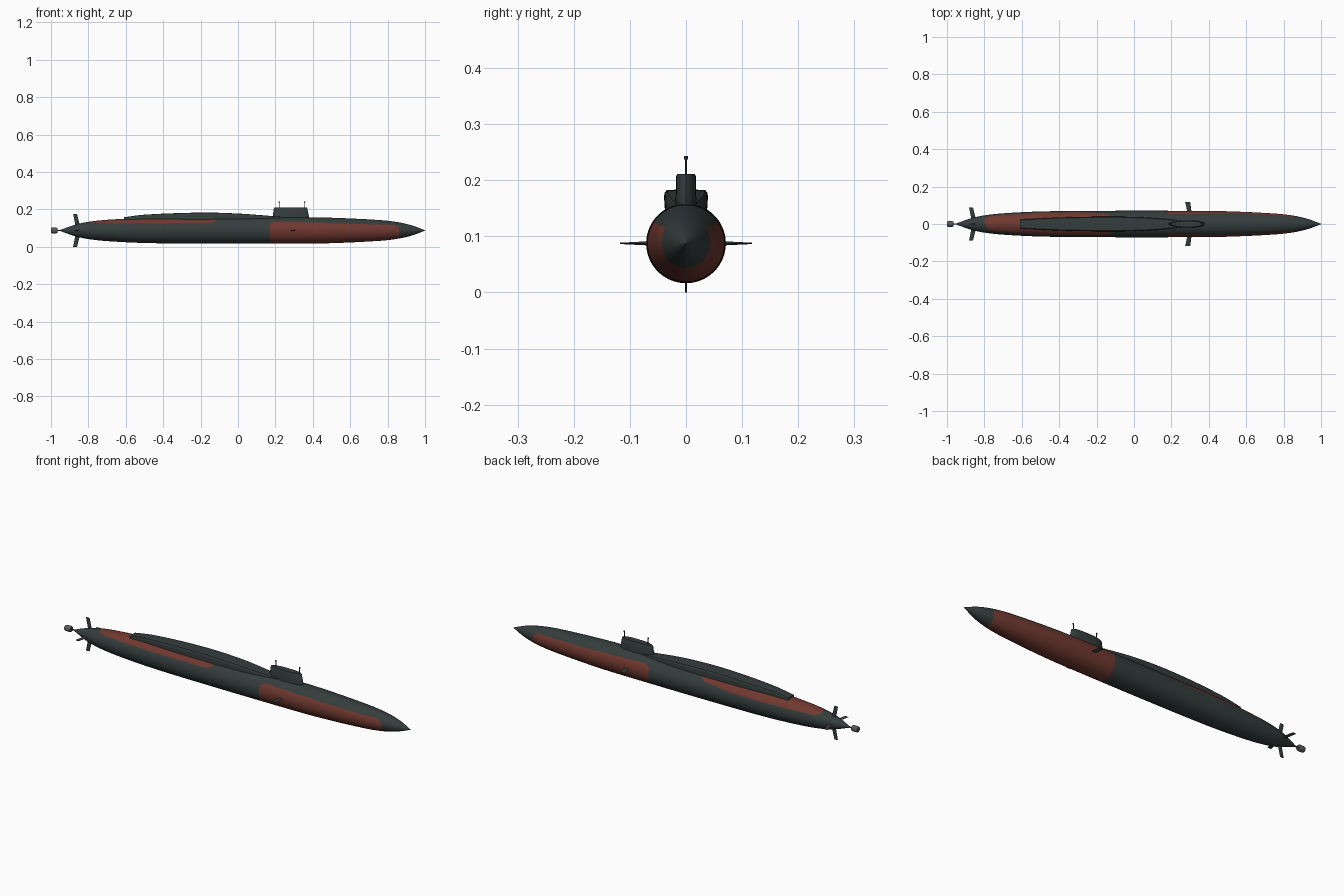
import bpy
import bmesh
import math
from mathutils import Vector

if "Cube" in bpy.data.objects:
    bpy.data.objects.remove(bpy.data.objects["Cube"], do_unlink=True)

AXIS = 0.0875


def material(name, colour):
    m = bpy.data.materials.new(name)
    m.use_nodes = True
    m.diffuse_color = (*colour, 1)
    m.node_tree.nodes["Principled BSDF"].inputs["Base Color"].default_value = (*colour, 1)
    return m


SLATE = material("slate green", (0.035, 0.047, 0.046))
RED = material("rust red", (0.16, 0.04, 0.029))
GREY = material("propulsor grey", (0.10, 0.105, 0.105))


def curve_at(table, x):
    """Smooth interpolation through (x, value) pairs."""
    n = len(table)
    i = max(k for k in range(n - 1) if table[k][0] <= x or k == 0)

    def slope(k):
        a, b = table[max(k - 1, 0)], table[min(k + 1, n - 1)]
        return (b[1] - a[1]) / (b[0] - a[0])
    (x0, v0), (x1, v1) = table[i], table[i + 1]
    h = x1 - x0
    t = min(max((x - x0) / h, 0), 1)
    return ((2 * t**3 - 3 * t**2 + 1) * v0 + (t**3 - 2 * t**2 + t) * h * slope(i)
            + (3 * t**2 - 2 * t**3) * v1 + (t**3 - t**2) * h * slope(i + 1))


def loft(name, rings, mats, rule=None, smooth=True):
    """Skin closed rings of points, cap both ends."""
    bm = bmesh.new()
    loops = [[bm.verts.new(p) for p in ring] for ring in rings]
    n = len(loops[0])
    for a, b in zip(loops, loops[1:]):
        for i in range(n):
            bm.faces.new((a[i], a[(i + 1) % n], b[(i + 1) % n], b[i]))
    bm.faces.new(loops[0])
    bm.faces.new(loops[-1])
    bmesh.ops.recalc_face_normals(bm, faces=bm.faces)
    if rule:
        for f in bm.faces:
            f.material_index = int(rule(f.calc_center_median()))
    mesh = bpy.data.meshes.new(name)
    bm.to_mesh(mesh)
    bm.free()
    for m in mats:
        mesh.materials.append(m)
    ob = bpy.data.objects.new(name, mesh)
    bpy.context.collection.objects.link(ob)
    if smooth:
        bpy.ops.object.select_all(action='DESELECT')
        bpy.context.view_layer.objects.active = ob
        ob.select_set(True)
        bpy.ops.object.shade_smooth_by_angle(angle=math.radians(35))
    return ob


def circle(x, r, sides):
    return [(x, r * math.cos(2 * math.pi * i / sides), AXIS + r * math.sin(2 * math.pi * i / sides))
            for i in range(sides)]


# Hull of revolution with two rust red patches
HULL = [(-0.95, 0.003), (-0.87, 0.031), (-0.8, 0.046), (-0.7, 0.057), (-0.5, 0.067),
        (-0.2, 0.0705), (0.3, 0.0705), (0.5, 0.068), (0.75, 0.056), (0.85, 0.045),
        (0.93, 0.027), (1.0, 0.001)]


def hull_patch(c):
    if 0.17 < c.x < 0.86:
        edge = min(c.x - 0.17, 0.86 - c.x)
        top = 0.136 - 0.02 * (c.x - 0.17) / 0.69
        return c.z < top - 20 * max(0, 0.03 - edge) ** 2
    if -0.8 < c.x < -0.12:
        edge = min(c.x + 0.8, -0.12 - c.x)
        low = 0.126
        if c.y > 0:
            low = 0.117 if c.x < -0.3 else 0.117 + 0.1 * (c.x + 0.3)
        return c.z > low + 15 * max(0, 0.03 - edge) ** 2
    return False


stations = [-0.95 + 0.01 * i for i in range(196)]
loft("hull", [circle(x, curve_at(HULL, x), 128) for x in stations], [SLATE, RED], hull_patch)

# Raised casing along the back, fading into the sail
WIDTH = [(-0.61, 0.024), (-0.4, 0.035), (-0.2, 0.039), (0, 0.038), (0.1, 0.033), (0.2, 0.024), (0.3, 0.012)]
TOP = [(-0.61, 0.158), (-0.5, 0.172), (-0.2, 0.183), (0, 0.178), (0.2, 0.163), (0.3, 0.154)]


def casing_ring(x):
    w, top = curve_at(WIDTH, x), curve_at(TOP, x)
    half = [(w * 0.92, 0.125), (w, top - 0.012), (w * 0.97, top - 0.005), (w * 0.88, top - 0.001), (w * 0.5, top)]
    return [(x, y, z) for y, z in half] + [(x, -y, z) for y, z in reversed(half)]


loft("casing", [casing_ring(-0.61 + 0.91 * i / 40) for i in range(41)], [SLATE])


# Sail with a rounded leading edge and a pointed trailing edge
def sail_ring(z, back, front, half_width):
    shape = [(0, 0.12), (0.12, 0.65), (0.3, 0.95), (0.5, 1), (0.75, 0.95), (0.9, 0.7), (0.97, 0.4), (1, 0)]
    side = [(back + (front - back) * t, half_width * w, z) for t, w in shape]
    return side + [(x, -y, z) for x, y, z in reversed(side[:-1])]


loft("sail", [sail_ring(0.13, 0.183, 0.382, 0.019), sail_ring(0.16, 0.185, 0.38, 0.0185),
              sail_ring(0.207, 0.192, 0.37, 0.0175), sail_ring(0.211, 0.196, 0.366, 0.016)], [SLATE])


def rod(name, x, z0, z1, r):
    ring = [(x + r * math.cos(i * math.pi / 4), r * math.sin(i * math.pi / 4)) for i in range(8)]
    loft(name, [[(a, b, z) for a, b in ring] for z in (z0, z1)], [SLATE])


# Masts with small heads
for label, x in (("aft", 0.22), ("forward", 0.357)):
    rod(label + "_mast", x, 0.2, 0.24, 0.0018)
    rod(label + "_mast_head", x, 0.237, 0.243, 0.0035)


def fin(name, direction, root, tip):
    """Tapered blade; root and tip are (distance, x centre, chord, half thickness)."""
    d = Vector(direction)
    across = d.cross(Vector((1, 0, 0)))
    rings = []
    for dist, x, chord, thick in (root, tip):
        base = Vector((x, 0, AXIS)) + d * dist
        rings.append([base + Vector((chord * s, 0, 0)) + across * (thick * t)
                      for s, t in ((0.5, 0), (0.25, 1), (-0.2, 0.8), (-0.5, 0), (-0.2, -0.8), (0.25, -1))])
    loft(name, rings, [SLATE], smooth=False)


# Bow planes and cruciform tail fins
for label, y in (("left", 1), ("right", -1)):
    fin(label + "_bow_plane", (0, y, 0), (0.06, 0.297, 0.022, 0.004), (0.118, 0.287, 0.027, 0.0012))
for label, d in (("upper", (0, 0, 1)), ("lower", (0, 0, -1)), ("left", (0, 1, 0)), ("right", (0, -1, 0))):
    fin(label + "_tail_fin", d, (0.02, -0.856, 0.024, 0.0035), (AXIS, -0.871, 0.021, 0.0015))

# Propeller shaft and shrouded propulsor
loft("shaft", [circle(-0.97, 0.003, 12), circle(-0.93, 0.004, 12)], [SLATE])
loft("propulsor", [circle(-1.0, 0.013, 16), circle(-0.995, 0.015, 16),
                   circle(-0.972, 0.0155, 16), circle(-0.966, 0.013, 16)], [GREY])
